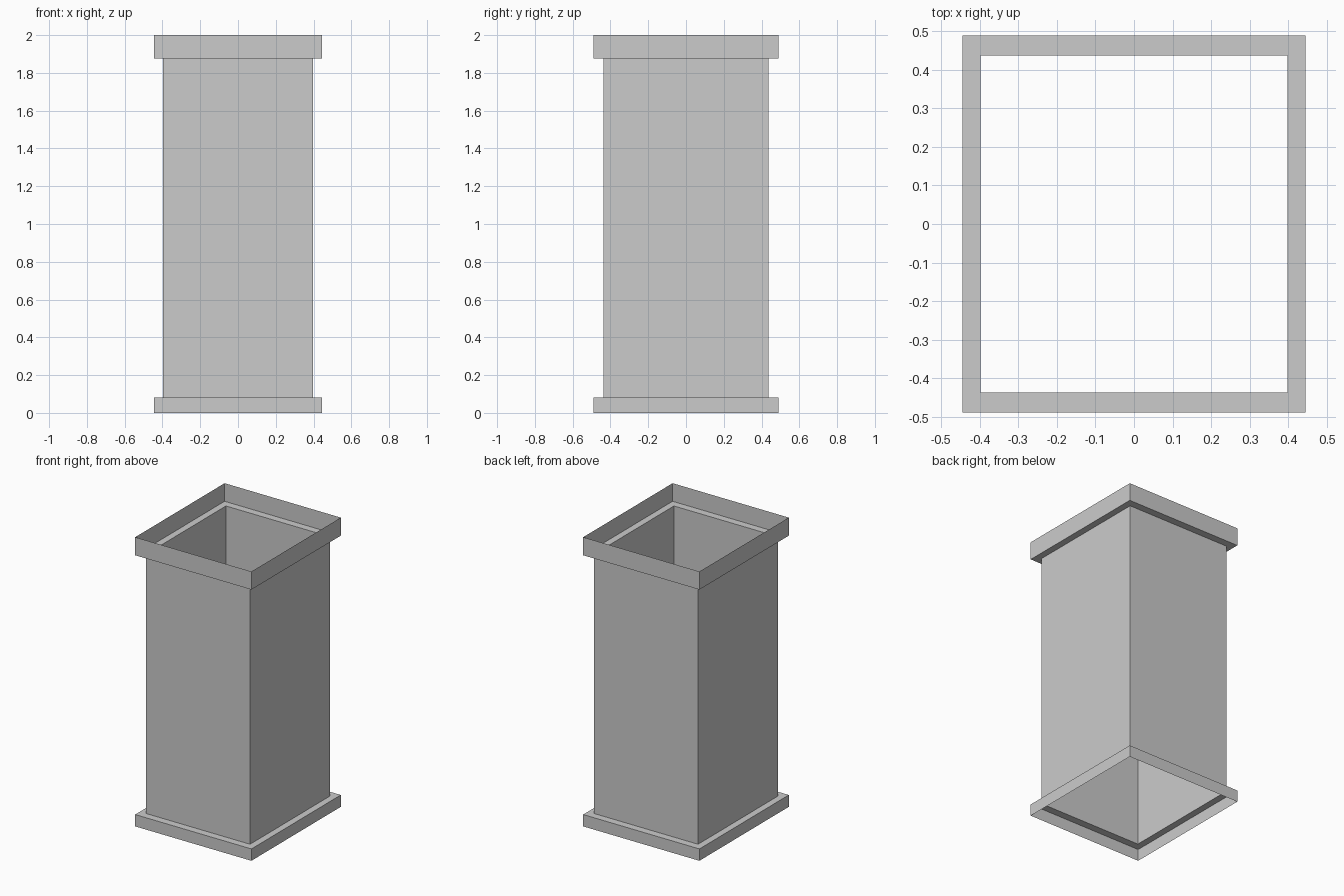
import bpy
import bmesh

if "Cube" in bpy.data.objects:
    bpy.data.objects.remove(bpy.data.objects["Cube"])

OUTER = (0.4445, 0.4885)   # half sizes of the two rims
INNER = (0.398, 0.4365)    # half sizes of the shaft

# Side profile from bottom to top: (half sizes, height)
PROFILE = [
    (OUTER, 0.0), (OUTER, 0.082),
    (INNER, 0.082), (INNER, 1.875),
    (OUTER, 1.875), (OUTER, 2.0),
]


def rect_loft(name, profile):
    """Skin a stack of rectangles into an open thin shell."""
    bm = bmesh.new()
    rings = [[bm.verts.new((sx * hx, sy * hy, z))
              for sx, sy in ((-1, -1), (1, -1), (1, 1), (-1, 1))]
             for (hx, hy), z in profile]
    for low, high in zip(rings, rings[1:]):
        for i in range(4):
            j = (i + 1) % 4
            bm.faces.new((low[i], low[j], high[j], high[i]))
    mesh = bpy.data.meshes.new(name)
    bm.to_mesh(mesh)
    bm.free()
    obj = bpy.data.objects.new(name, mesh)
    bpy.context.collection.objects.link(obj)
    return obj


# Open-ended rectangular shaft with base and top rims
rect_loft("open_rectangular_column", PROFILE)
